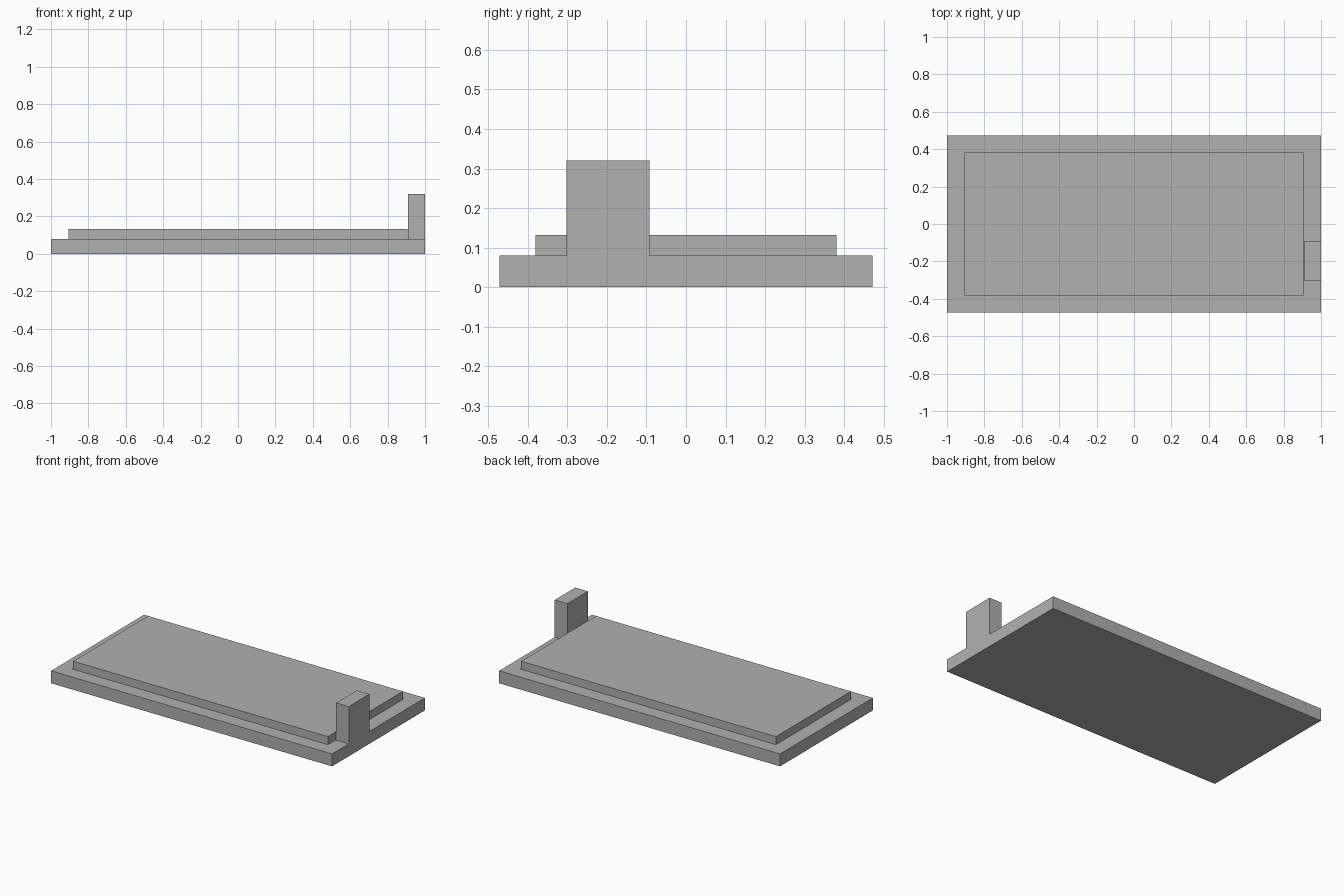
import bpy

cube = bpy.data.objects.get("Cube")
if cube:
    bpy.data.objects.remove(cube, do_unlink=True)

# Single grey material
GREY = (0.44, 0.44, 0.44, 1.0)
grey = bpy.data.materials.new("plain_grey")
grey.use_nodes = True
grey.diffuse_color = GREY
grey.node_tree.nodes["Principled BSDF"].inputs["Base Color"].default_value = GREY


def box(name, low, high):
    """Axis-aligned block spanning two opposite corners."""
    centre = [(a + b) / 2 for a, b in zip(low, high)]
    bpy.ops.mesh.primitive_cube_add(size=1, location=centre)
    obj = bpy.context.object
    obj.name = obj.data.name = name
    obj.scale = [b - a for a, b in zip(low, high)]
    bpy.ops.object.transform_apply(location=False, rotation=False, scale=True)
    obj.data.materials.append(grey)
    return obj


BASE_TOP = 0.08

# Wide bottom slab
box("base_slab", (-1, -0.472, 0), (1, 0.472, BASE_TOP))
# Raised inner panel
box("raised_panel", (-0.907, -0.381, BASE_TOP), (0.907, 0.381, 0.132))
# Upright block flush with the left edge
box("edge_post", (0.91, -0.302, BASE_TOP), (1, -0.093, 0.32))
